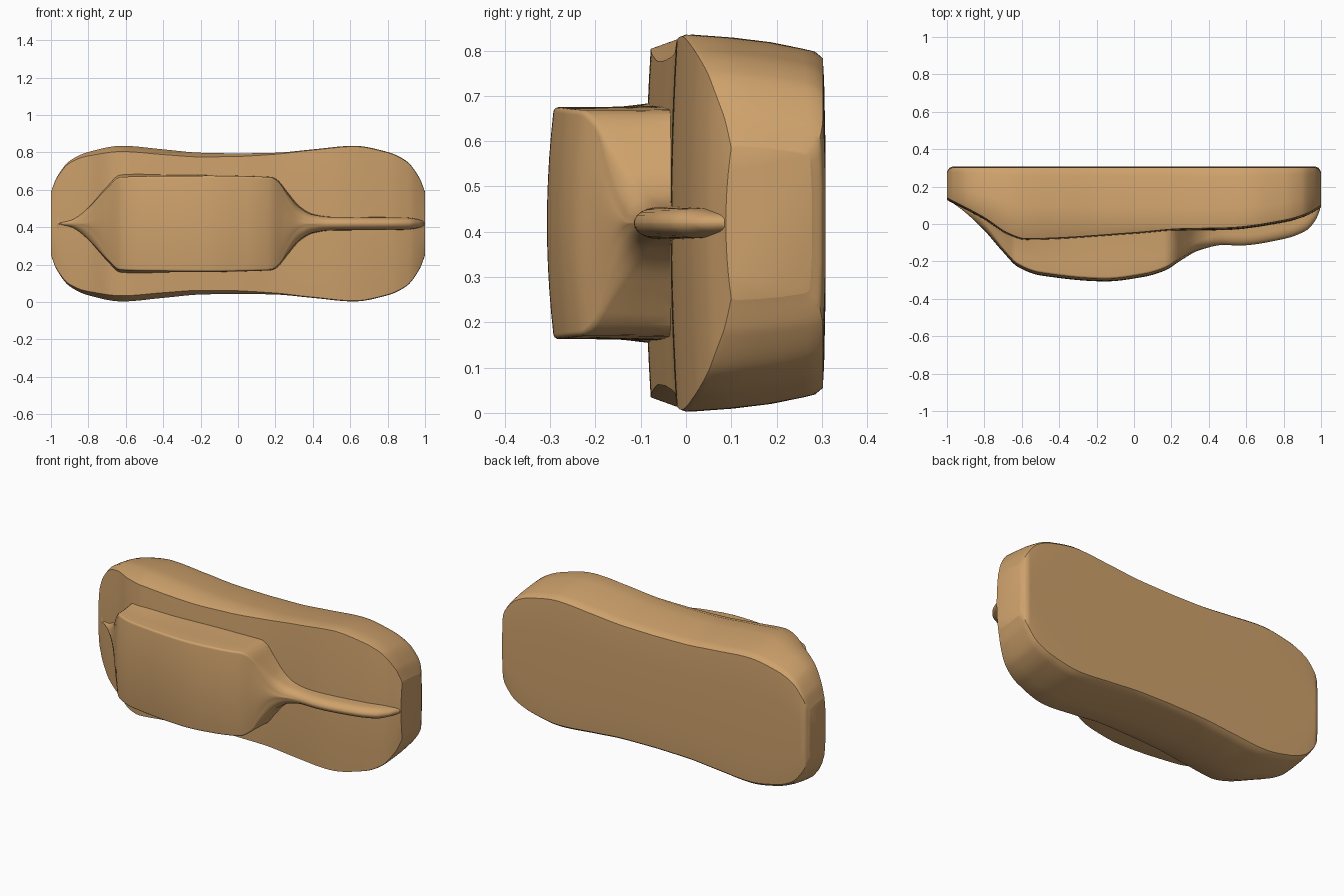
import bpy, bmesh, math

if "Cube" in bpy.data.objects:
    bpy.data.objects.remove(bpy.data.objects["Cube"])

ZC, N = 0.419, 170


def curve(keys):
    """Smooth interpolation without overshoot through (x, value) keys."""
    xs, ys = zip(*keys)
    d = [(ys[i + 1] - ys[i]) / (xs[i + 1] - xs[i]) for i in range(len(xs) - 1)]
    m = [d[0]]
    for a, b in zip(d, d[1:]):
        m.append(0 if a * b <= 0 else 2 * a * b / (a + b))
    m.append(d[-1])

    def f(x):
        x = min(max(x, xs[0]), xs[-1])
        i = 0
        while i < len(d) - 1 and x > xs[i + 1]:
            i += 1
        w = xs[i + 1] - xs[i]
        t = (x - xs[i]) / w
        return (ys[i] * (1 + 2 * t) * (1 - t) ** 2 + m[i] * w * t * (1 - t) ** 2
                + ys[i + 1] * t * t * (3 - 2 * t) - m[i + 1] * w * t * t * (1 - t))
    return f


def loft(name, section, half_len):
    """Loft half sections (y, height) along x, mirrored about the mid plane."""
    bm = bmesh.new()
    rings = []
    for i in range(N + 1):
        x = half_len * math.sin(math.pi * (i / N - 0.5))
        half = section(x)
        pts = half + [(y, -h) for y, h in half[-2:0:-1]]
        rings.append([bm.verts.new((x, y, ZC + h)) for y, h in pts])
    n = len(rings[0])
    for a, b in zip(rings, rings[1:]):
        for j in range(n):
            k = (j + 1) % n
            bm.faces.new((a[j], a[k], b[k], b[j]))
    bm.faces.new(rings[0])
    bm.faces.new(rings[-1])
    bmesh.ops.recalc_face_normals(bm, faces=bm.faces)
    me = bpy.data.meshes.new(name)
    bm.to_mesh(me)
    bm.free()
    ob = bpy.data.objects.new(name, me)
    bpy.context.collection.objects.link(ob)
    return ob


# Body: outline half height (symmetric), front depth, chamfer depth, back depth
outline = curve([(0, .375), (.2, .379), (.4, .397), (.62, .416), (.8, .383),
                 (.9, .335), (.97, .245), (1, .17)])
front = curve([(-1, .14), (-.8, .035), (-.67, -.05), (-.58, -.078), (0, -.046),
               (.25, -.025), (.5, -.02), (.8, .02), (.92, .055), (1, .1)])
chamfer = curve([(-1, .005), (-.62, .085), (0, .045), (.35, .012), (1, .01)])
back = curve([(0, .302), (.96, .302), (.985, .295), (1, .272)])


def body_section(x):
    h, yf, c, yb = outline(abs(x)), front(x), chamfer(x), back(abs(x))
    yw, hf = yf + c, h - .36 * c
    pts = [(yf - .012 * (1 - (k / 6) ** 2), hf * k / 6) for k in range(7)]
    pts.append((yw, h))
    for u, s in ((.3, .985), (.6, .96), (.85, .925), (.94, .91)):
        pts.append((yw + (yb - yw) * u, h * s))
    pts += [(yb, h * .875), (yb + .003, h * .75), (yb + .006, h * .4), (yb + .006, 0)]
    return pts


# Raised block tapering into a thin ridge: front depth, half height, base flare
crest = curve([(-1, .135), (-.9, .06), (-.8, -.035), (-.7, -.15), (-.62, -.23),
               (-.5, -.275), (-.15, -.307), (.05, -.283), (.17, -.247), (.25, -.195),
               (.35, -.14), (.48, -.112), (.56, -.115), (.8, -.08), (.92, -.035),
               (.97, .02), (1, .09)])
width = curve([(-1, .008), (-.9, .022), (-.85, .045), (-.8, .085), (-.7, .19),
               (-.63, .248), (-.5, .253), (-.15, .256), (.17, .249), (.21, .23),
               (.26, .165), (.33, .085), (.4, .048), (.5, .036), (.9, .032), (1, .015)])
flare = curve([(-1, .006), (-.62, .025), (-.3, .006), (.15, .002), (.33, .025),
               (.5, .006), (1, .004)])


def block_section(x):
    yc, h, fl = crest(x), width(x), flare(x)
    t = min(max((h - .04) / .15, 0), 1)
    ry, rz = .055 - .043 * t, h * .98 * (1 - t) + .012 * t
    bulge = .014 * t
    inner = h - rz
    pts = [(yc + bulge * (k / 5) ** 2, inner * k / 5) for k in range(6)]
    for k in range(1, 7):
        a = k / 6 * math.pi / 2
        pts.append((yc + bulge + ry * (1 - math.cos(a)), inner + rz * math.sin(a)))
    y0 = pts[-1][0]
    y1 = max(y0, front(x)) + .05
    pts += [(y0 + (y1 - y0) * u, h + fl * u * u) for u in (.25, .5, .75, 1)]
    pts.append((y1, 0))
    return pts


body = loft("body", body_section, 1.0)
block = loft("raised_block", block_section, .995)

# Fuse the block into the body
mod = body.modifiers.new("fuse", 'BOOLEAN')
mod.operation, mod.solver, mod.object = 'UNION', 'EXACT', block
bpy.ops.object.select_all(action='DESELECT')
bpy.context.view_layer.objects.active = body
body.select_set(True)
bpy.ops.object.modifier_apply(modifier=mod.name)
bpy.data.objects.remove(block, do_unlink=True)
bpy.ops.object.shade_smooth_by_angle(angle=math.radians(35))

# Warm tan finish
mat = bpy.data.materials.new("tan")
mat.diffuse_color = (.62, .36, .15, 1)
mat.use_nodes = True
mat.node_tree.nodes["Principled BSDF"].inputs["Base Color"].default_value = mat.diffuse_color
body.data.materials.clear()
body.data.materials.append(mat)
for p in body.data.polygons:
    p.material_index = 0
